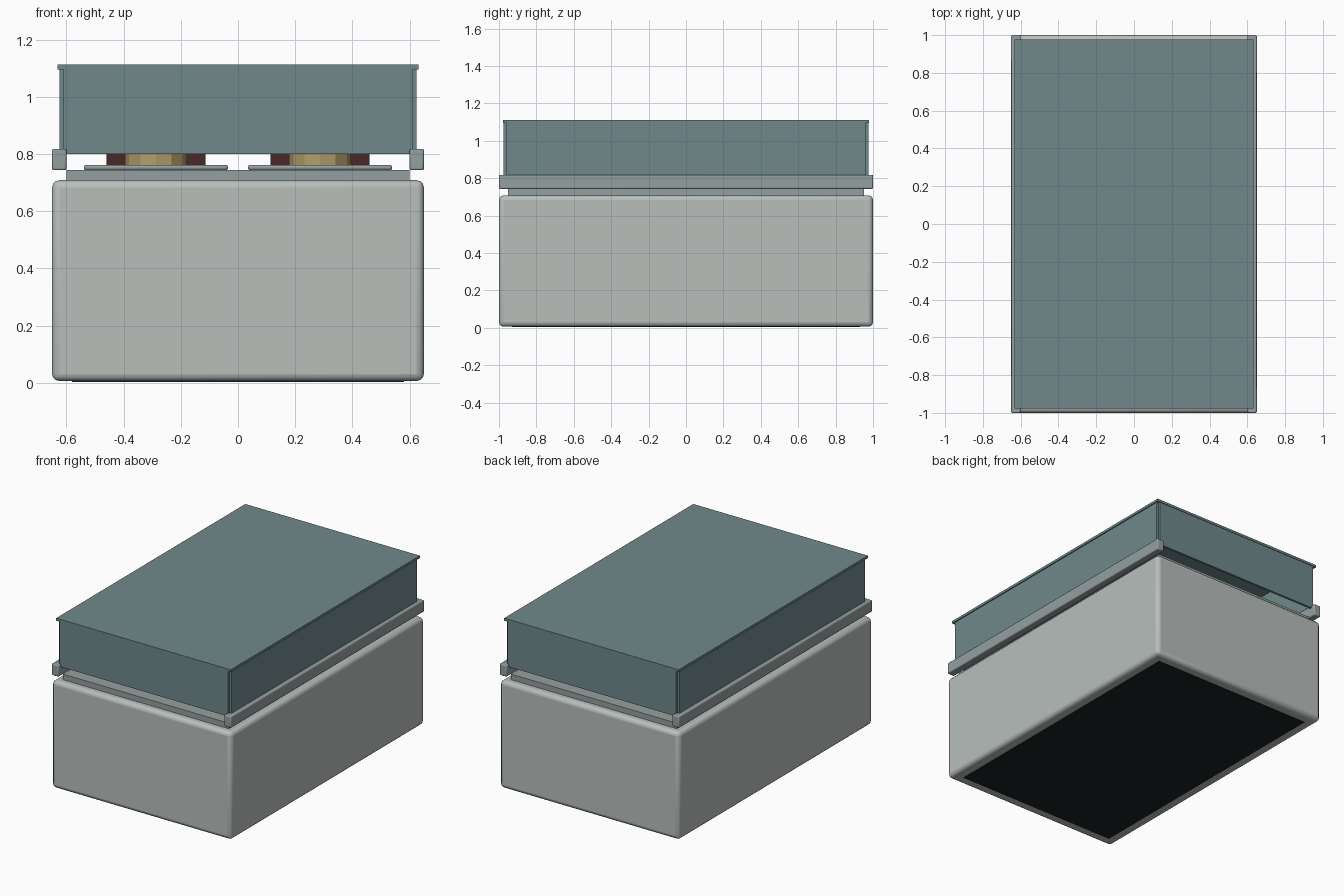
import bpy
import math

if "Cube" in bpy.data.objects:
    bpy.data.objects.remove(bpy.data.objects["Cube"])


def material(name, rgb):
    m = bpy.data.materials.new(name)
    m.diffuse_color = (*rgb, 1)
    m.use_nodes = True
    m.node_tree.nodes["Principled BSDF"].inputs["Base Color"].default_value = m.diffuse_color
    return m


glass = material("teal_glass", (0.16, 0.25, 0.26))
brass = material("brass", (0.45, 0.34, 0.14))
maroon = material("maroon", (0.07, 0.02, 0.02))
black = material("black", (0.012, 0.015, 0.016))
body = material("pale_grey", (0.48, 0.52, 0.50))
trim = material("trim_grey", (0.30, 0.35, 0.35))


def finish(ob, name, mat, bevel=0.0, segments=2):
    ob.name = name
    ob.data.materials.append(mat)
    if bevel:
        b = ob.modifiers.new("bevel", 'BEVEL')
        b.width = bevel
        b.segments = segments
    bpy.ops.object.shade_smooth_by_angle(angle=math.radians(25))
    return ob


def box(name, x, y, z, mat, bevel=0.0, segments=2):
    """Box from (min, max) ranges on each axis."""
    bpy.ops.mesh.primitive_cube_add(size=1)
    ob = bpy.context.object
    ob.location = [(a + b) / 2 for a, b in (x, y, z)]
    for v in ob.data.vertices:
        v.co = [c * (r[1] - r[0]) for c, r in zip(v.co, (x, y, z))]
    return finish(ob, name, mat, bevel, segments)


def prism(name, x, y, z, radius, mat, sides=12):
    bpy.ops.mesh.primitive_cylinder_add(vertices=sides, radius=radius, depth=z[1] - z[0],
                                        location=(x, y, (z[0] + z[1]) / 2))
    return finish(bpy.context.object, name, mat)


# Cabinet body, dark underside panel and raised deck
box("cabinet", (-0.65, 0.65), (-1, 1), (0.006, 0.708), body, 0.025, 3)
box("underside_panel", (-0.58, 0.58), (-0.93, 0.93), (0.003, 0.03), black)
box("deck", (-0.6, 0.6), (-0.952, 0.952), (0.69, 0.744), trim)

for s, side in ((-1, "left"), (1, "right")):
    # Side rail and side pane of the cover
    box(side + "_rail", sorted((s * 0.6, s * 0.65)), (-1, 1), (0.743, 0.818), trim, 0.006, 2)
    box(side + "_pane", sorted((s * 0.61, s * 0.625)), (-0.96, 0.96), (0.80, 1.1), glass)

for s, end in ((-1, "front"), (1, "back")):
    # End pane of the cover
    box(end + "_pane", (-0.61, 0.61), sorted((s * 0.96, s * 0.975)), (0.80, 1.1), glass)

# Cover top
box("cover_top", (-0.632, 0.632), (-0.978, 0.978), (1.096, 1.112), glass)

# Display mats with a brass piece in front of a flat dark piece
for x in (-0.287, 0.287):
    for y in (-0.45, 0.45):
        box("mat", (x - 0.252, x + 0.252), (y - 0.36, y + 0.36), (0.743, 0.762), trim, 0.007, 2)
        prism("brass_piece", x, y - 0.12, (0.762, 0.84), 0.108, brass)
        box("dark_piece", (x - 0.173, x + 0.173), (y + 0.02, y + 0.24), (0.762, 0.81), maroon)
